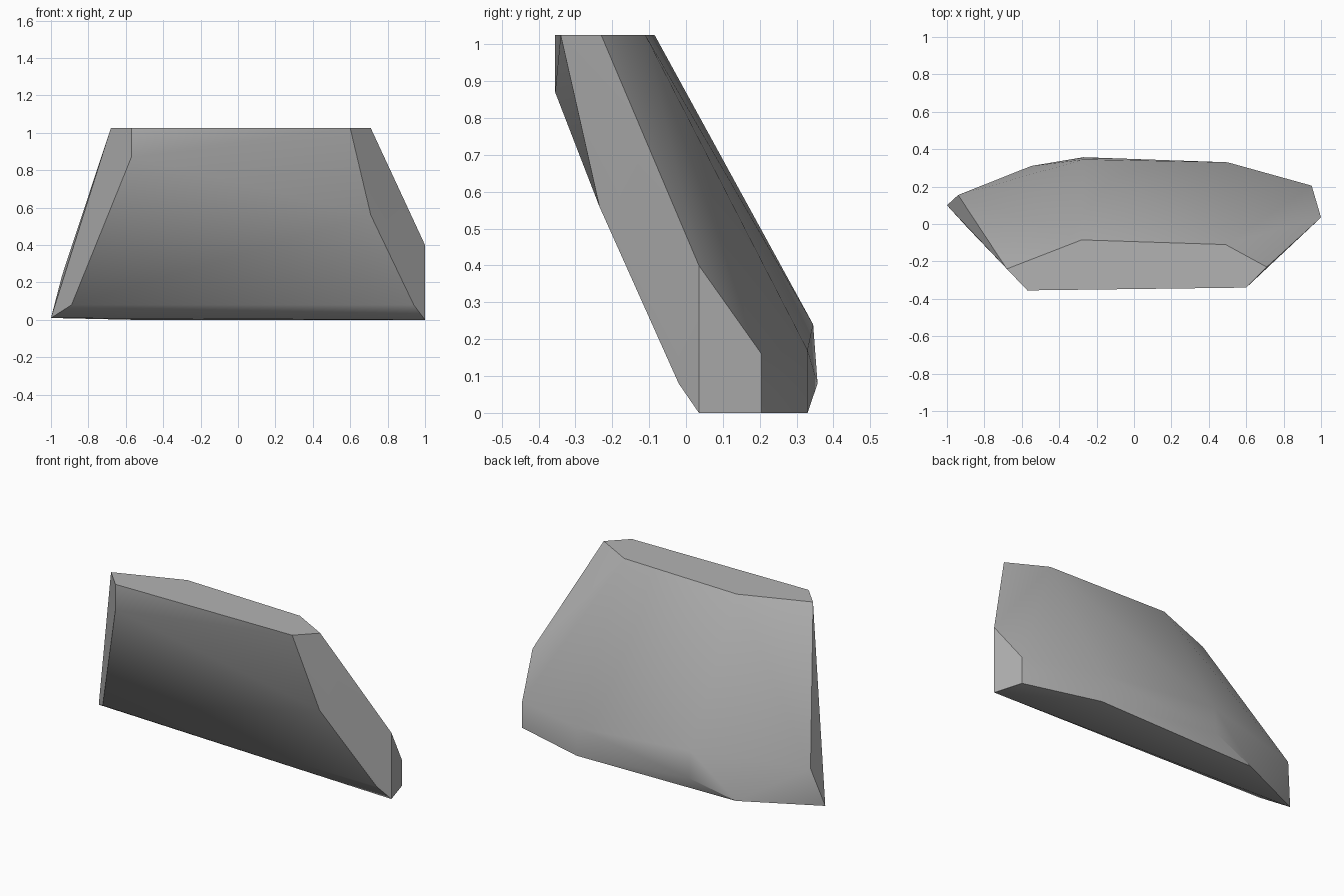
import bpy
import bmesh
from math import radians

# Remove the default object
default_object = bpy.data.objects.get("Cube")
if default_object:
    bpy.data.objects.remove(default_object, do_unlink=True)


def make_material(name, colour):
    """One flat colour, shown in the viewport and in renders."""
    material = bpy.data.materials.new(name)
    material.use_nodes = True
    material.diffuse_color = colour
    for node in material.node_tree.nodes:
        if node.type == "BSDF_PRINCIPLED":
            node.inputs["Base Color"].default_value = colour
            node.inputs["Roughness"].default_value = 0.9
    return material


def hull_object(name, corners, material):
    """Wrap a solid around its corner points and merge coplanar triangles."""
    mesh = bpy.data.meshes.new(name)
    bm = bmesh.new()
    for corner in corners:
        bm.verts.new(corner)
    bmesh.ops.convex_hull(bm, input=bm.verts[:])
    loose = [vert for vert in bm.verts if not vert.link_faces]
    bmesh.ops.delete(bm, geom=loose, context="VERTS")
    bmesh.ops.dissolve_limit(bm, angle_limit=radians(1.5),
                             verts=bm.verts[:], edges=bm.edges[:])
    bmesh.ops.recalc_face_normals(bm, faces=bm.faces[:])
    bm.to_mesh(mesh)
    bm.free()
    mesh.materials.append(material)
    obj = bpy.data.objects.new(name, mesh)
    bpy.context.collection.objects.link(obj)
    return obj


# Flat top outline, front left corner first
top_height = 1.025
top_outline = [(-0.57, -0.355), (0.6, -0.34), (0.71, -0.23),
               (0.49, -0.11), (-0.28, -0.085), (-0.68, -0.24)]

# Flat footprint, right corner first
footprint = [(1, 0.035), (0.95, 0.205), (0.5, 0.33), (-0.55, 0.31)]

# Corners of the leaning front face
front_corners = [(-0.57, -0.355, 0.87), (0.71, -0.235, 0.56),
                 (0.94, -0.02, 0.08), (-0.89, -0.02, 0.08)]

# Corners of the two ends and the swelling back
end_corners = [(1, 0.035, 0.4), (0.95, 0.205, 0.16),
               (-1, 0.1, 0.01), (-0.94, 0.155, 0.24)]
back_corners = [(0.5, 0.33, 0.17), (-0.27, 0.345, 0.24),
                (-0.27, 0.357, 0.08)]

# Leaning stone slab
corners = [(x, y, top_height) for x, y in top_outline]
corners += [(x, y, 0) for x, y in footprint]
corners += front_corners + end_corners + back_corners
stone = make_material("stone grey", (0.45, 0.45, 0.45, 1))
slab = hull_object("rock_slab", corners, stone)

# Soft shading across the broad faces, crisp chipped edges
bpy.ops.object.select_all(action="DESELECT")
slab.select_set(True)
bpy.context.view_layer.objects.active = slab
bpy.ops.object.shade_smooth_by_angle(angle=radians(30))
